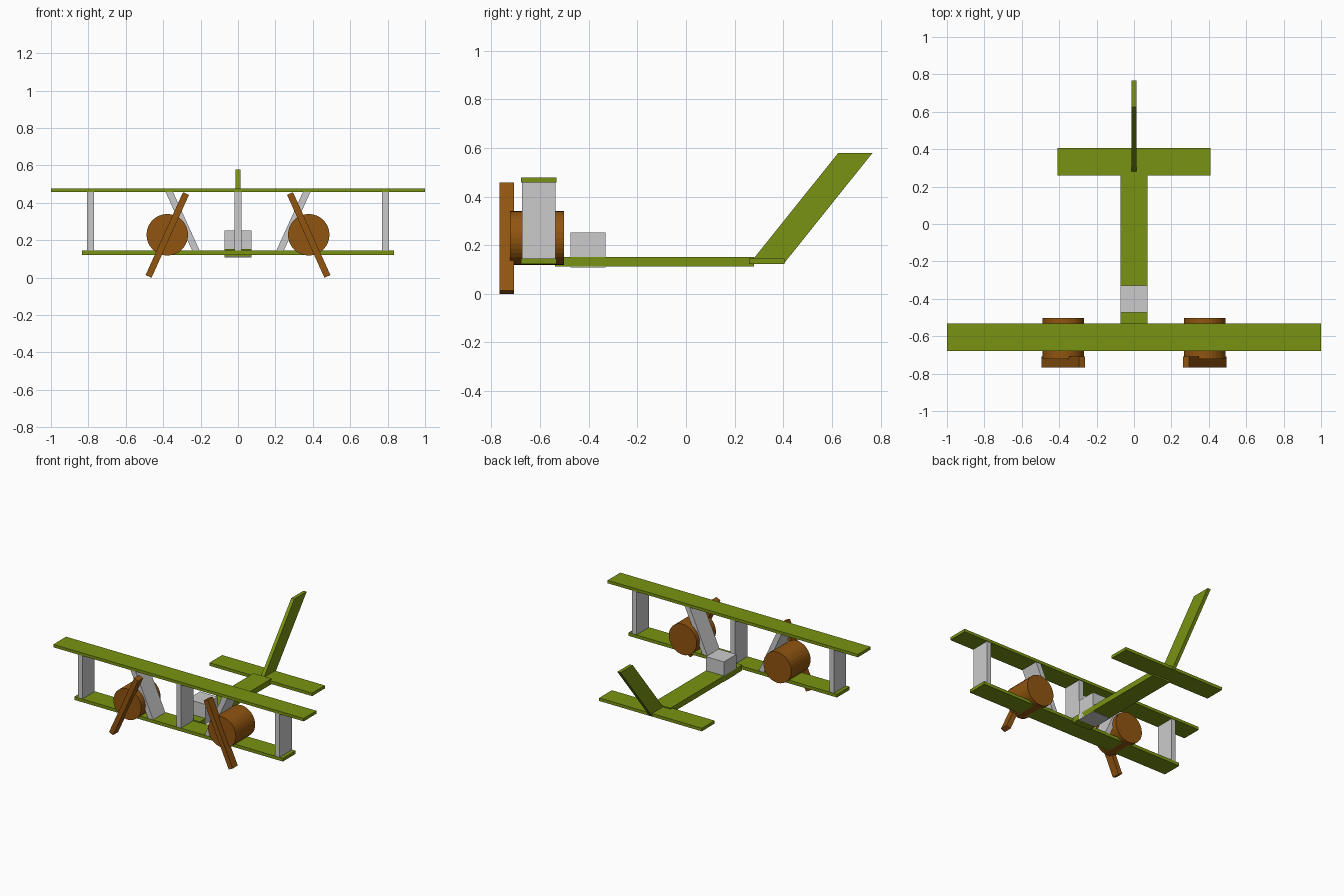
import bpy, bmesh, math
from mathutils import Matrix

if "Cube" in bpy.data.objects:
    bpy.data.objects.remove(bpy.data.objects["Cube"])


def material(name, color):
    m = bpy.data.materials.new(name)
    m.diffuse_color = color
    m.use_nodes = True
    m.node_tree.nodes["Principled BSDF"].inputs["Base Color"].default_value = m.diffuse_color
    return m


GREEN = material("green_paint", (0.19, 0.29, 0.006, 1))
BROWN = material("brown_paint", (0.28, 0.09, 0.005, 1))


def finish(name, bm, mat):
    bmesh.ops.recalc_face_normals(bm, faces=bm.faces)
    me = bpy.data.meshes.new(name)
    bm.to_mesh(me)
    bm.free()
    ob = bpy.data.objects.new(name, me)
    bpy.context.collection.objects.link(ob)
    if mat:
        me.materials.append(mat)
    return ob


def box(name, x, y, z, mat=None):
    """Box from (min, max) ranges on each axis."""
    bm = bmesh.new()
    size = [r[1] - r[0] for r in (x, y, z)]
    mid = [(r[1] + r[0]) / 2 for r in (x, y, z)]
    bmesh.ops.create_cube(bm, size=1, matrix=Matrix.Translation(mid) @ Matrix.Diagonal((*size, 1)))
    return finish(name, bm, mat)


def prism(name, profile, offset, mat=None):
    """Extrude a closed 3D profile along an offset."""
    bm = bmesh.new()
    face = bm.faces.new([bm.verts.new(p) for p in profile])
    ext = bmesh.ops.extrude_face_region(bm, geom=[face], use_keep_orig=True)
    verts = [v for v in ext["geom"] if isinstance(v, bmesh.types.BMVert)]
    bmesh.ops.translate(bm, verts=verts, vec=offset)
    return finish(name, bm, mat)


WING_Y = (-0.678, -0.533)
STRUT_Y = (-0.675, -0.536)
STRUT_Z = (0.14, 0.462)

# Wings, fuselage and tail
box("upper_wing", (-1, 1), WING_Y, (0.457, 0.478), GREEN)
box("lower_wing", (-0.833, 0.833), WING_Y, (0.122, 0.145), GREEN)
box("fuselage", (-0.072, 0.072), (-0.538, 0.28), (0.112, 0.152), GREEN)
box("tailplane", (-0.41, 0.41), (0.26, 0.405), (0.123, 0.145), GREEN)
prism("tail_fin",
      [(-0.0125, 0.262, 0.125), (-0.0125, 0.403, 0.125),
       (-0.0125, 0.766, 0.578), (-0.0125, 0.625, 0.578)],
      (0.025, 0, 0), GREEN)

# Cockpit and centre strut
box("cockpit", (-0.072, 0.072), (-0.474, -0.33), (0.109, 0.253))
box("centre_strut", (-0.018, 0.018), STRUT_Y, STRUT_Z)

# Mirrored struts, engines and propellers
for side, s in (("left", -1), ("right", 1)):
    box(side + "_outer_strut", sorted((s * 0.77, s * 0.806)), STRUT_Y, STRUT_Z)

    prism(side + "_slanted_strut",
          [(s * 0.203, STRUT_Y[0], STRUT_Z[0]), (s * 0.243, STRUT_Y[0], STRUT_Z[0]),
           (s * 0.389, STRUT_Y[0], STRUT_Z[1]), (s * 0.349, STRUT_Y[0], STRUT_Z[1])],
          (0, STRUT_Y[1] - STRUT_Y[0], 0))

    bm = bmesh.new()
    bmesh.ops.create_cone(bm, cap_ends=True, segments=32, radius1=0.111, radius2=0.111, depth=0.221,
                          matrix=Matrix.Translation((s * 0.378, -0.6125, 0.2295))
                          @ Matrix.Rotation(math.pi / 2, 4, 'X'))
    finish(side + "_engine", bm, BROWN)

    bm = bmesh.new()
    bmesh.ops.create_cube(bm, size=1,
                          matrix=Matrix.Translation((s * 0.378, -0.737, 0.2285))
                          @ Matrix.Rotation(math.radians(-24.3 * s), 4, 'Y')
                          @ Matrix.Diagonal((0.035, 0.058, 0.486, 1)))
    finish(side + "_propeller", bm, BROWN)
